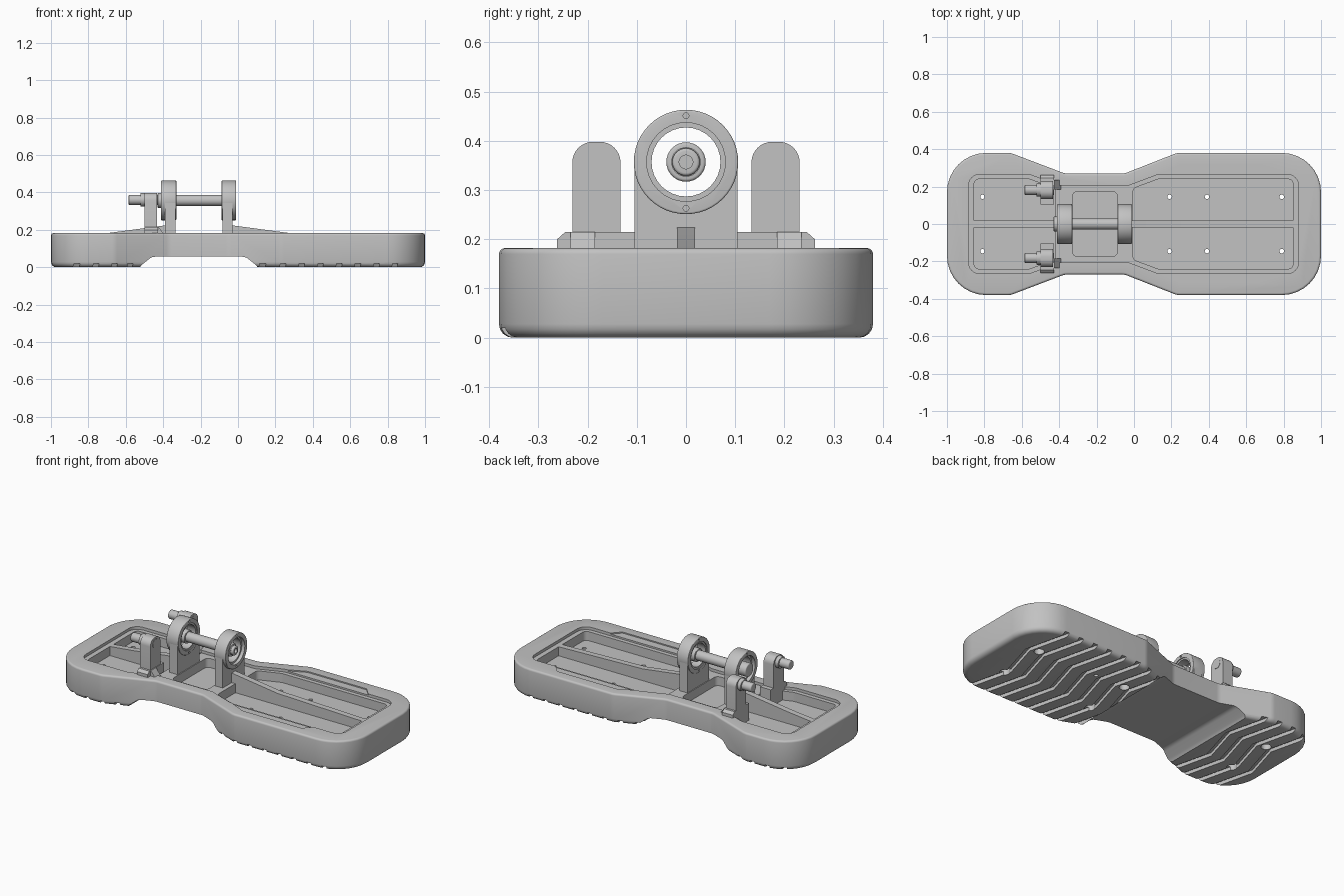
import bpy, bmesh, math
from mathutils import Vector

cube = bpy.data.objects.get("Cube")
if cube:
    bpy.data.objects.remove(cube, do_unlink=True)

grey = bpy.data.materials.new("plain grey")
grey.use_nodes = True
color = (0.54, 0.54, 0.54, 1)
grey.diffuse_color = color
grey.node_tree.nodes["Principled BSDF"].inputs["Base Color"].default_value = color


def fillet(pts, radius, seg=6):
    """Round every corner of a closed polygon; radius is a value or a list."""
    out = []
    for i, p in enumerate(pts):
        r = radius[i] if isinstance(radius, list) else radius
        p = Vector(p)
        a = Vector(pts[i - 1]) - p
        b = Vector(pts[(i + 1) % len(pts)]) - p
        half = a.angle(b) / 2
        t = min(r / math.tan(half), a.length * 0.7, b.length * 0.7)
        a.normalize()
        b.normalize()
        r = t * math.tan(half)
        center = p + (a + b).normalized() * (r / math.sin(half))
        s, e = p + a * t - center, p + b * t - center
        sweep = s.angle_signed(e)
        for k in range(seg + 1):
            ang = -sweep * k / seg
            c, n = math.cos(ang), math.sin(ang)
            out.append((center.x + s.x * c - s.y * n, center.y + s.x * n + s.y * c))
    return out


def circle(r, a=0.0, b=0.0, n=32):
    return [(a + r * math.cos(2 * math.pi * k / n), b + r * math.sin(2 * math.pi * k / n)) for k in range(n)]


def mirrored(half):
    """Close a half outline (y > 0) by reflecting it across y = 0."""
    return half + [(x, -y) for x, y in reversed(half)]


def prism(name, pts, lo, hi, axis="z", bevel_lo=0, bevel_hi=0):
    place = {"x": lambda a, b, h: (h, a, b), "y": lambda a, b, h: (a, h, b), "z": lambda a, b, h: (a, b, h)}[axis]
    bm = bmesh.new()
    n = len(pts)
    bot = [bm.verts.new(place(a, b, lo)) for a, b in pts]
    top = [bm.verts.new(place(a, b, hi)) for a, b in pts]
    caps = [bm.faces.new(bot), bm.faces.new(top)]
    for i in range(n):
        j = (i + 1) % n
        bm.faces.new((bot[i], bot[j], top[j], top[i]))
    bmesh.ops.recalc_face_normals(bm, faces=bm.faces)
    rims = [list(f.edges) for f in caps]
    for rim, width in zip(rims, (bevel_lo, bevel_hi)):
        if width:
            bmesh.ops.bevel(bm, geom=rim, offset=width, segments=4, profile=0.5, affect="EDGES")
    mesh = bpy.data.meshes.new(name)
    bm.to_mesh(mesh)
    bm.free()
    mesh.materials.append(grey)
    ob = bpy.data.objects.new(name, mesh)
    bpy.context.collection.objects.link(ob)
    return ob


def cut(target, cutter):
    cutter.hide_render = True
    mod = target.modifiers.new("cut", "BOOLEAN")
    mod.operation, mod.solver, mod.object = "DIFFERENCE", "EXACT", cutter
    bpy.context.view_layer.objects.active = target
    bpy.ops.object.modifier_apply(modifier=mod.name)
    bpy.data.objects.remove(cutter, do_unlink=True)


# Sole: waisted block with rounded ends
half = [(-1, 0.38), (-0.66, 0.38), (-0.37, 0.27), (-0.05, 0.27), (0.23, 0.38), (1, 0.38)]
radii = [0.21, 0.08, 0.08, 0.08, 0.08, 0.21]
sole = prism("sole", fillet(mirrored(half), radii + radii[::-1], 8), 0, 0.182, "z", 0.028, 0.012)

# Arch under the waist
arch = fillet([(-0.53, -0.1), (-0.53, 0), (-0.46, 0.056), (0.04, 0.056), (0.11, 0), (0.11, -0.1)], 0.05, 5)
cut(sole, prism("arch_cutter", arch, -0.5, 0.5, "y"))

# Zigzag tread grooves
zigzag = [(0.03, -0.5), (0, -0.37), (-0.06, -0.12), (0.01, 0.12), (-0.05, 0.37), (-0.08, 0.5)]
treads = [-0.86, -0.76, -0.66, -0.57] + [0.14 + 0.1 * k for k in range(8)]
for x in treads:
    path = [(x + dx + 0.015, y) for dx, y in zigzag] + [(x + dx - 0.015, y) for dx, y in reversed(zigzag)]
    cut(sole, prism("groove_cutter", path, -0.05, 0.02))

# Shallow ledge, side recesses and deep pockets in the top
ledge = [(-0.885, 0.265), (-0.56, 0.265), (-0.4, 0.205), (-0.03, 0.205), (0.13, 0.265), (0.88, 0.265)]
ledge_radii = [0.06, 0.03, 0.03, 0.03, 0.03, 0.06]
cut(sole, prism("ledge_cutter", fillet(mirrored(ledge), ledge_radii + ledge_radii[::-1]), 0.165, 0.3))
recess = [(0.11, 0.25), (0.25, 0.315), (0.65, 0.315), (0.71, 0.25)]
cut(sole, prism("recess_cutter", mirrored(recess), 0.175, 0.3))
left = [(-0.855, 0.24), (-0.56, 0.24), (-0.42, 0.19)]
right = [(-0.005, 0.19), (0.13, 0.24), (0.85, 0.24)]
middle = [(-0.33, 0.172), (-0.088, 0.172)]
for pocket in (left, right, middle):
    cut(sole, prism("pocket_cutter", fillet(mirrored(pocket), 0.025, 4), 0.11, 0.3))

# Screw holes, countersunk below at the ends
for x in (-0.81, 0.19, 0.39, 0.79):
    for y in (-0.145, 0.145):
        cut(sole, prism("hole_cutter", circle(0.012, x, y, 16), -0.1, 0.3))
        if x != 0.39:
            cut(sole, prism("countersink_cutter", circle(0.028, x, y, 20), -0.1, 0.035))

# Centre ribs rising to the brackets
prism("left_centre_rib", [(-0.86, 0.1), (-0.86, 0.165), (-0.7, 0.182), (-0.38, 0.225), (-0.38, 0.1)], -0.018, 0.018, "y")
prism("right_centre_rib", [(-0.04, 0.1), (-0.04, 0.225), (0.28, 0.182), (0.855, 0.165), (0.855, 0.1)], -0.018, 0.018, "y")

# Bearing brackets: plate, ring and their shared bore
AXLE_Z = 0.357
for side, plate_x, ring_x in (("left", (-0.39, -0.335), (-0.412, -0.33)), ("right", (-0.083, -0.03), (-0.088, -0.01))):
    arc = [(0.1 * math.cos(math.pi * k / 24), AXLE_Z + 0.1 * math.sin(math.pi * k / 24)) for k in range(25)]
    plate = prism(side + "_bracket_plate", [(-0.105, 0.09), (0.105, 0.09), (0.105, AXLE_Z)] + arc + [(-0.105, AXLE_Z)], *plate_x, "x")
    cut(plate, prism("bore_cutter", circle(0.07, 0, AXLE_Z), -1, 1, "x"))
    ring = prism(side + "_bearing_ring", circle(0.106, 0, AXLE_Z, 48), *ring_x, "x", 0.004, 0.004)
    cut(ring, prism("bore_cutter", circle(0.08, 0, AXLE_Z), -1, 1, "x"))
    for z in (AXLE_Z - 0.094, AXLE_Z + 0.094):
        cut(ring, prism("pin_hole_cutter", circle(0.006, 0, z, 10), -1, 1, "x"))

# Axle with thicker journals and a dimpled end
prism("axle_rod", circle(0.03, 0, AXLE_Z), -0.4, -0.03, "x")
prism("axle_left_journal", circle(0.04, 0, AXLE_Z), -0.43, -0.335, "x", 0.006, 0.004)
prism("axle_right_journal", circle(0.04, 0, AXLE_Z), -0.085, -0.035, "x", 0.004, 0.006)
tip = prism("axle_tip", circle(0.028, 0, AXLE_Z), -0.06, -0.015, "x", 0, 0.006)
cut(tip, prism("dimple_cutter", circle(0.014, 0, AXLE_Z, 20), -0.03, 0.1, "x"))

# Side posts with feet, gussets and pins
for side, s in (("back", 1), ("front", -1)):
    y = s * 0.182
    post = [(y - 0.049, 0.1), (y + 0.049, 0.1), (y + 0.049, 0.398), (y - 0.049, 0.398)]
    prism(side + "_post", fillet(post, [0.001, 0.001, 0.042, 0.042], 8), -0.5, -0.432, "x")
    foot = [(s * 0.105, 0.1), (s * 0.262, 0.1), (s * 0.262, 0.2), (s * 0.245, 0.215), (s * 0.105, 0.215)]
    prism(side + "_post_foot", foot, -0.5, -0.428, "x")
    ys = sorted((s * 0.185, s * 0.235))
    prism(side + "_post_gusset", [(-0.44, 0.12), (-0.44, 0.215), (-0.425, 0.215), (-0.39, 0.17), (-0.39, 0.12)], *ys, "y")
    prism(side + "_pin", circle(0.027, y, 0.36), -0.585, -0.43, "x", 0.006, 0)
    prism(side + "_pin_collar", circle(0.036, y, 0.36), -0.522, -0.49, "x", 0.004, 0)

# Smooth the curved faces, keep hard edges
bpy.ops.object.select_all(action="DESELECT")
for ob in bpy.context.collection.objects:
    if ob.type == "MESH":
        ob.select_set(True)
        bpy.context.view_layer.objects.active = ob
bpy.ops.object.shade_smooth_by_angle(angle=math.radians(30))
